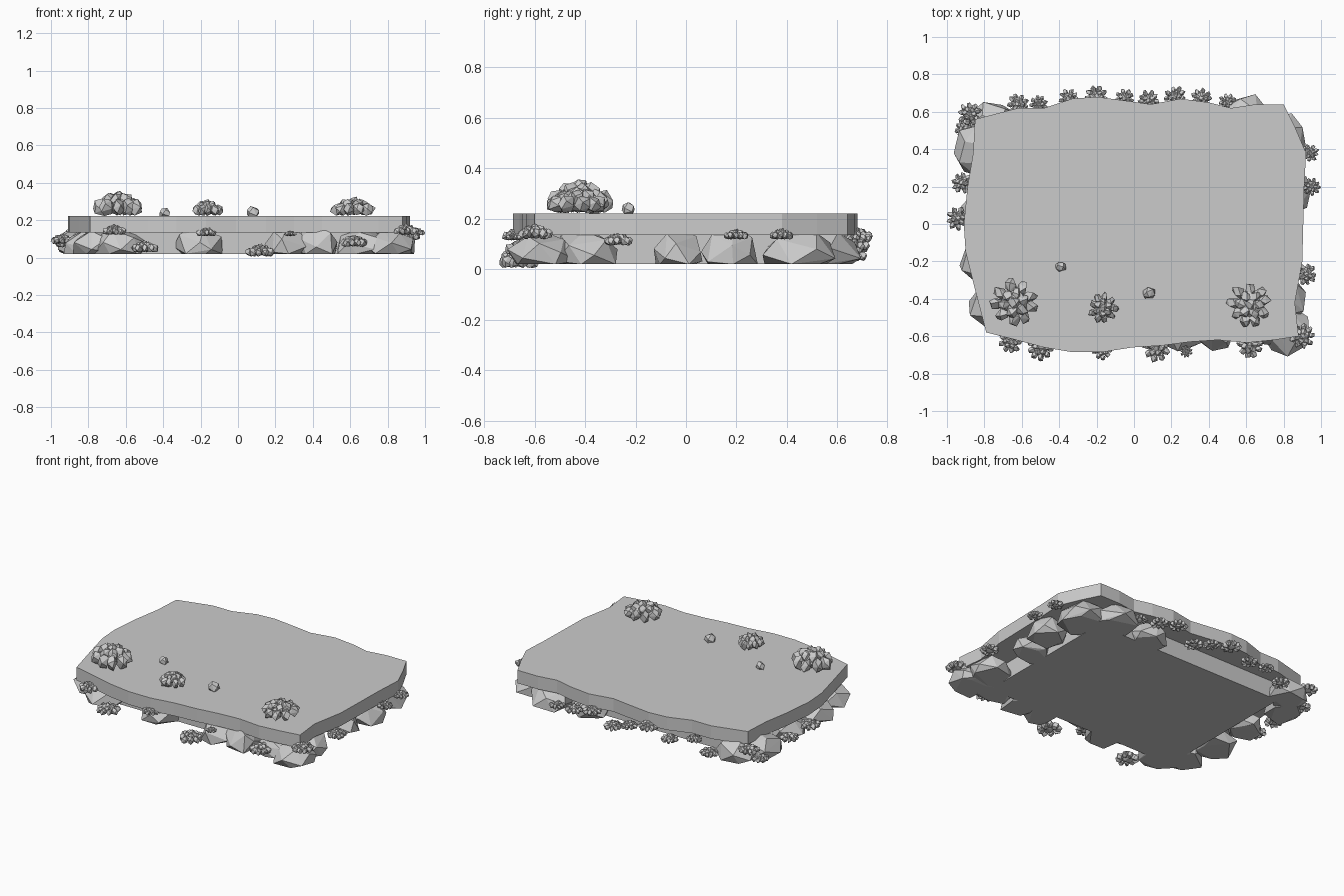
import bpy, bmesh, math, random
from mathutils import Vector

random.seed(7)
cube = bpy.data.objects.get("Cube")
if cube:
    bpy.data.objects.remove(cube, do_unlink=True)

FLOOR, SLAB_LOW, SLAB_TOP = 0.02, 0.135, 0.222

stone = bpy.data.materials.new("stone_grey")
stone.use_nodes = True
stone.diffuse_color = (0.6, 0.6, 0.6, 1)
shader = next(n for n in stone.node_tree.nodes if n.type == "BSDF_PRINCIPLED")
shader.inputs["Base Color"].default_value = (0.6, 0.6, 0.6, 1)
shader.inputs["Roughness"].default_value = 0.9


def finish(bm, name):
    """Turn a bmesh into a flat shaded object."""
    bmesh.ops.recalc_face_normals(bm, faces=bm.faces[:])
    mesh = bpy.data.meshes.new(name)
    bm.to_mesh(mesh)
    bm.free()
    mesh.materials.append(stone)
    obj = bpy.data.objects.new(name, mesh)
    bpy.context.collection.objects.link(obj)
    return obj


def prism(name, outline, low, high):
    """Extrude a closed outline between two heights."""
    bm = bmesh.new()
    face = bm.faces.new([bm.verts.new((x, y, low)) for x, y in outline])
    extruded = bmesh.ops.extrude_face_region(bm, geom=[face], use_keep_orig=True)
    for item in extruded["geom"]:
        if isinstance(item, bmesh.types.BMVert):
            item.co.z = high
    return finish(bm, name)


def add_chunk(bm, centre, radii, turn=0.0, points=18, floor=-1.0):
    """Add a faceted stone: the hull of jittered points on an ellipsoid."""
    spin = random.uniform(0, math.tau)
    verts = []
    for i in range(points):
        z = 1 - 2 * (i + 0.5) / points
        ring = math.sqrt(1 - z * z)
        angle = spin + i * 2.4 + random.uniform(-0.25, 0.25)
        size = random.uniform(0.92, 1.06)
        x = math.cos(angle) * ring * radii[0] * size
        y = math.sin(angle) * ring * radii[1] * size
        co = Vector(centre) + Vector((
            x * math.cos(turn) - y * math.sin(turn),
            x * math.sin(turn) + y * math.cos(turn),
            z * radii[2] * size))
        co.z = max(co.z, floor)
        verts.append(bm.verts.new(co))
    hull = bmesh.ops.convex_hull(bm, input=verts)
    unused = {v for v in hull["geom_interior"] + hull["geom_unused"]
              if isinstance(v, bmesh.types.BMVert)}
    bmesh.ops.delete(bm, geom=list(unused), context="VERTS")


def boulder(name, x, y, rx, ry, rz):
    bm = bmesh.new()
    add_chunk(bm, (x, y, 0.05), (rx, ry, rz), floor=FLOOR)
    return finish(bm, name)


def cluster(name, x, y, low, radius, height):
    """Mound of small pointed stones in two rings around a crown."""
    bm = bmesh.new()
    # body
    add_chunk(bm, (x, y, low + height * 0.45),
              (radius * 0.6, radius * 0.6, height * 0.42), points=14)
    # rings: stone count, distance, height, length, width, thickness
    for count, away, lift, length, width, thick in (
            (9, 0.66, 0.35, 0.36, 0.25, 0.36),
            (6, 0.36, 0.6, 0.3, 0.24, 0.3),
            (1, 0, 0.72, 0.26, 0.26, 0.28)):
        start = random.uniform(0, math.tau)
        for i in range(count):
            angle = start + math.tau * i / count + random.uniform(-0.1, 0.1)
            reach = away * radius * random.uniform(0.9, 1.08)
            add_chunk(bm, (x + math.cos(angle) * reach,
                           y + math.sin(angle) * reach, low + lift * height),
                      (length * radius, width * radius, thick * height),
                      turn=angle, points=11)
    return finish(bm, name)


# Flat slab with an uneven edge
slab_outline = [
    (-.79, -.58), (-.63, -.62), (-.48, -.66), (-.33, -.685), (-.17, -.685),
    (-.01, -.66), (.15, -.65), (.3, -.63), (.45, -.62), (.6, -.635),
    (.75, -.62), (.88, -.6), (.86, -.42), (.9, -.2), (.905, 0), (.91, .2),
    (.92, .38), (.86, .52), (.8, .64), (.65, .64), (.52, .62), (.4, .65),
    (.25, .67), (.09, .64), (-.05, .66), (-.2, .68), (-.33, .67),
    (-.48, .62), (-.62, .62), (-.85, .56), (-.86, .38), (-.89, .2),
    (-.91, 0), (-.9, -.15), (-.85, -.35)]
prism("slab", slab_outline, SLAB_LOW, SLAB_TOP)

# Smaller block beneath the slab
prism("base", [(-.71, -.51), (.71, -.51), (.71, .51), (-.71, .51)],
      FLOOR, SLAB_LOW + 0.01)

# Boulders around the base
boulders = {
    "front": [(-.63, -.5, .16, .14, .12), (-.21, -.52, .14, .13, .12),
              (.26, -.55, .12, .15, .13), (.43, -.55, .12, .14, .13),
              (.68, -.53, .17, .13, .11), (.82, -.57, .13, .14, .1)],
    "right": [(.79, -.4, .14, .14, .11), (.78, -.03, .13, .1, .11),
              (.83, .17, .13, .12, .12), (.78, .44, .15, .16, .11)],
    "back": [(.6, .55, .15, .15, .12), (.33, .53, .13, .12, .11),
             (-.76, .54, .14, .12, .12)],
    "left": [(-.85, .4, .12, .15, .12), (-.81, .08, .12, .12, .1),
             (-.81, -.2, .13, .14, .11), (-.74, -.43, .15, .14, .11)],
}
for side, rows in boulders.items():
    for i, row in enumerate(rows):
        boulder(f"{side}_boulder_{i + 1}", *row)

# Flattened clusters clinging to the edge: x, y, middle height, radius
edge_clusters = [
    (-.66, -.63, .15, .065), (-.5, -.66, .06, .075), (-.17, -.67, .14, .06),
    (.12, -.66, .04, .08), (.28, -.68, .13, .035), (.62, -.65, .09, .075),
    (.9, -.6, .15, .07), (.92, -.27, .12, .06), (.95, .2, .14, .05),
    (.94, .38, .14, .05), (.5, .65, .08, .05), (.36, .67, .1, .06),
    (.22, .68, .13, .06), (.08, .66, .06, .06), (-.05, .67, .1, .055),
    (-.2, .68, .14, .065), (-.35, .67, .09, .055), (-.51, .64, .12, .05),
    (-.62, .64, .06, .06), (-.88, .59, .13, .065), (-.9, .51, .05, .06),
    (-.92, .22, .08, .06), (-.94, .03, .1, .065)]
for i, (x, y, z, r) in enumerate(edge_clusters):
    cluster(f"edge_cluster_{i + 1}", x, y, z - r * 0.45, r, r * 0.9)

# Mounds and loose stones on top
cluster("large_mound", -.64, -.42, SLAB_TOP, .135, .14)
cluster("small_mound", -.165, -.45, SLAB_TOP, .085, .092)
cluster("right_mound", .62, -.43, SLAB_TOP, .125, .105)
for name, x, y, r in (("left_stone", -.39, -.23, .033),
                      ("middle_stone", .08, -.37, .039)):
    bm = bmesh.new()
    add_chunk(bm, (x, y, SLAB_TOP + r * 0.4), (r, r * 0.85, r),
              points=14, floor=SLAB_TOP)
    finish(bm, name)
